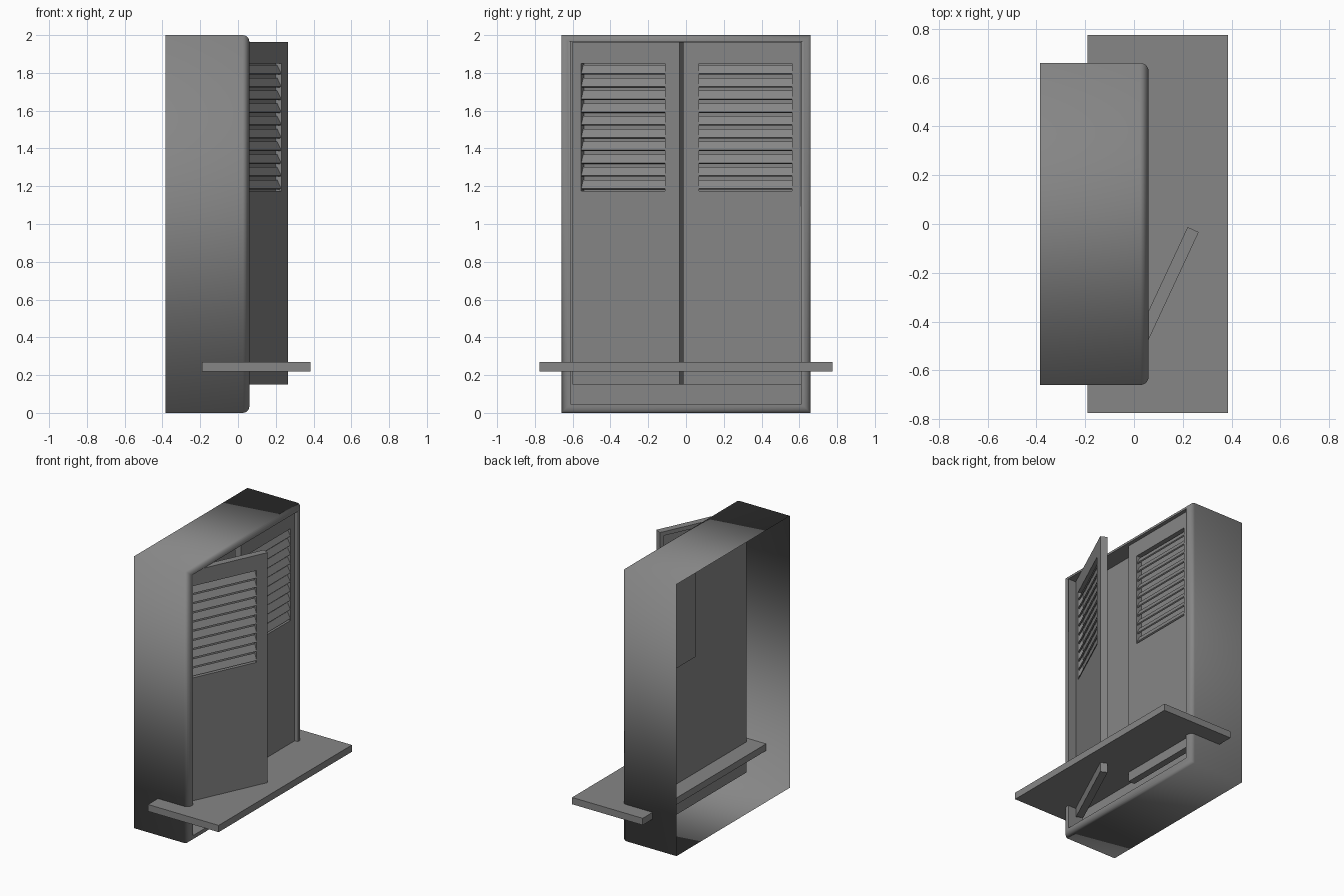
import bpy
import bmesh
from math import sin, cos, pi, radians
from mathutils import Matrix

cube = bpy.data.objects.get("Cube")
if cube:
    bpy.data.objects.remove(cube, do_unlink=True)

grey = bpy.data.materials.new("mid grey")
grey.use_nodes = True
GREY = (0.24, 0.24, 0.24, 1)
grey.diffuse_color = GREY
grey.node_tree.nodes["Principled BSDF"].inputs["Base Color"].default_value = GREY


def make_object(name, bm, matrix=None):
    if matrix:
        bm.transform(matrix)
    mesh = bpy.data.meshes.new(name)
    bm.to_mesh(mesh)
    bm.free()
    mesh.materials.append(grey)
    obj = bpy.data.objects.new(name, mesh)
    bpy.context.collection.objects.link(obj)
    return obj


def loft(loops, smooth_rings=0, back_cap=True):
    """Join rectangles (x, y0, y1, z0, z1) from back to front and close the last."""
    bm = bmesh.new()
    rows = [[bm.verts.new((x, y, z)) for y, z in ((y0, z0), (y1, z0), (y1, z1), (y0, z1))]
            for x, y0, y1, z0, z1 in loops]
    for ring, (a, b) in enumerate(zip(rows, rows[1:])):
        for i in range(4):
            j = (i + 1) % 4
            face = bm.faces.new((a[i], a[j], b[j], b[i]))
            face.smooth = ring < smooth_rings
    bm.faces.new(rows[-1])
    if back_cap:
        bm.faces.new(rows[0][::-1])
    return bm


# Cabinet shell: open at the back, rounded lip, recessed front panel
BACK, FRONT, HALF, TOP, ROUND, STEPS = -0.385, 0.06, 0.66, 2.0, 0.035, 5


def shell_loop(x, inset):
    return (x, inset - HALF, HALF - inset, inset, TOP - inset)


loops = [shell_loop(BACK, 0)]
for k in range(STEPS + 1):
    a = k / STEPS * pi / 2
    loops.append(shell_loop(FRONT - ROUND * (1 - sin(a)), ROUND * (1 - cos(a))))
loops.append((FRONT, -0.61, 0.61, 0.045, 1.965))
smooth_rings = len(loops) - 1
loops.append((-0.065, -0.61, 0.61, 0.045, 1.965))
make_object("cabinet_shell", loft(loops, smooth_rings, back_cap=False))

# Doors: local origin at the hinge, front face at local x = 0
WIDTH, THICK, DOOR_Z = 0.625, 0.05, (0.15, 1.963)
VENT_U, VENT_Z, SLATS = (0.05, 0.54), (1.175, 1.85), 10


def door(name, side, matrix, pocket):
    def rect(x, u, z, inset=0):
        y0, y1 = sorted((side * u[0], side * u[1]))
        return (x, y0 + inset, y1 - inset, z[0] + inset, z[1] - inset)

    full = (0, WIDTH)
    bm = loft([
        rect(0.01 - THICK, full, DOOR_Z, 0.03),
        rect(-THICK, full, DOOR_Z, 0.03),
        rect(-THICK, full, DOOR_Z),
        rect(0, full, DOOR_Z),
        rect(0, VENT_U, VENT_Z),
        rect(-pocket, VENT_U, VENT_Z),
    ])
    make_object(name, bm, matrix)

    # Slanted slats, lower edge outward
    bm = bmesh.new()
    pitch = (VENT_Z[1] - VENT_Z[0]) / SLATS
    length = VENT_U[1] - VENT_U[0]
    for k in range(SLATS):
        place = (Matrix.Translation((-0.017, side * sum(VENT_U) / 2,
                                     VENT_Z[0] + pitch * (k + 0.5)))
                 @ Matrix.Rotation(radians(-28), 4, 'Y')
                 @ Matrix.Diagonal((0.01, length, 0.052, 1)))
        bmesh.ops.create_cube(bm, size=1, matrix=place)
    make_object(name + "_slats", bm, matrix)


door("closed_door", -1, Matrix.Translation((0.035, 0.61, 0)), 0.165)
door("open_door", 1,
     Matrix.Translation((0.001, -0.60, 0)) @ Matrix.Rotation(radians(-25), 4, 'Z'), 0.035)

# Shelf passing through the cabinet
bm = bmesh.new()
bmesh.ops.create_cube(bm, size=1, matrix=Matrix.Translation((0.0975, 0, 0.245))
                      @ Matrix.Diagonal((0.575, 1.55, 0.05, 1)))
make_object("shelf", bm)
